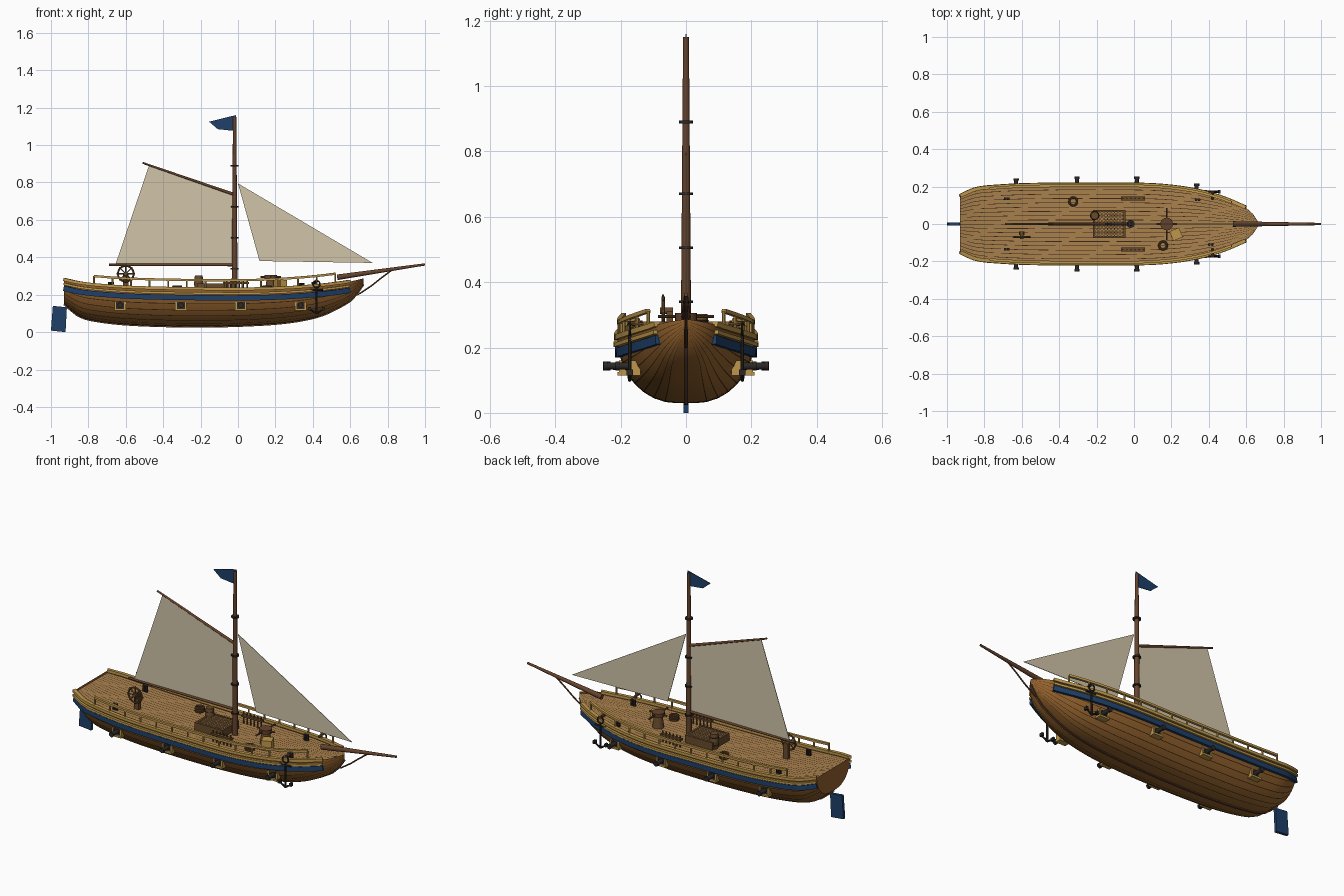
import bpy, bmesh, math
from mathutils import Vector, Matrix

if "Cube" in bpy.data.objects:
    bpy.data.objects.remove(bpy.data.objects["Cube"])

def mat(name, c):
    m = bpy.data.materials.new(name)
    m.diffuse_color = (*c, 1)
    m.use_nodes = True
    m.node_tree.nodes["Principled BSDF"].inputs["Base Color"].default_value = m.diffuse_color
    return m

HULL = mat("hull_wood", (.29, .12, .025)); SEAM = mat("seam", (.045, .02, .008))
DECK = mat("deck_wood", (.40, .22, .075)); TAN = mat("trim_wood", (.52, .31, .07))
BLUE = mat("blue_paint", (.013, .05, .14)); SAIL = mat("canvas", (.64, .56, .40))
SPAR = mat("spar_wood", (.13, .055, .025)); IRON = mat("iron", (.025, .022, .02))
BROWN = mat("fitting_wood", (.14, .07, .025))

def finish(name, bm, mats, smooth=False):
    bmesh.ops.recalc_face_normals(bm, faces=bm.faces)
    me = bpy.data.meshes.new(name)
    bm.to_mesh(me); bm.free()
    for m in mats: me.materials.append(m)
    ob = bpy.data.objects.new(name, me)
    bpy.context.collection.objects.link(ob)
    if smooth:
        bpy.ops.object.select_all(action='DESELECT')
        ob.select_set(True); bpy.context.view_layer.objects.active = ob
        bpy.ops.object.shade_smooth_by_angle(angle=math.radians(40))
    return ob

def box(name, c, size, m, rz=0):
    bm = bmesh.new()
    M = Matrix.Translation(c) @ Matrix.Rotation(rz, 4, 'Z') @ Matrix.Diagonal((*size, 1))
    bmesh.ops.create_cube(bm, size=1, matrix=M)
    return finish(name, bm, [m])

def rod(name, a, b, r0, r1, m, seg=12):
    a, b = Vector(a), Vector(b)
    bm = bmesh.new()
    M = Matrix.Translation((a + b) / 2) @ (b - a).to_track_quat('Z', 'Y').to_matrix().to_4x4()
    bmesh.ops.create_cone(bm, cap_ends=True, segments=seg, radius1=r0, radius2=r1, depth=(b - a).length, matrix=M)
    return finish(name, bm, [m], True)

def ring(name, c, R, r, m, rot=(0, 0, 0)):
    bpy.ops.mesh.primitive_torus_add(location=c, rotation=rot, major_radius=R, minor_radius=r,
                                     major_segments=24, minor_segments=8)
    ob = bpy.context.object
    ob.name = name; ob.data.materials.append(m)
    bpy.ops.object.shade_smooth_by_angle()

def sweep(name, pts, hw, hh, m):
    # rectangular section carried along a path
    bm = bmesh.new(); rows = []
    for i, p in enumerate(pts):
        t = Vector(pts[min(i + 1, len(pts) - 1)]) - Vector(pts[max(i - 1, 0)])
        s = Vector((-t.y, t.x, 0)).normalized()
        u = t.cross(s).normalized()
        rows.append([bm.verts.new(Vector(p) + s * a * hw + u * b * hh) for a, b in ((-1, -1), (1, -1), (1, 1), (-1, 1))])
    for A, B in zip(rows, rows[1:]):
        for k in range(4):
            bm.faces.new((A[k], A[(k + 1) % 4], B[(k + 1) % 4], B[k]))
    bm.faces.new(rows[0]); bm.faces.new(rows[-1])
    return finish(name, bm, [m], True)

# hull stations: x, half width, bottom z, sheer z
ST = [(-.93, .15, .15, .28), (-.85, .185, .085, .262), (-.75, .198, .058, .25), (-.55, .208, .038, .237),
      (-.2, .21, .03, .23), (.1, .207, .038, .23), (.3, .185, .056, .238), (.45, .148, .09, .25),
      (.57, .10, .148, .265), (.62, .072, .185, .275), (.67, .004, .255, .287)]

def hull_at(x):
    i = max(k for k in range(len(ST) - 1) if k == 0 or ST[k][0] <= x)
    a, b = ST[i], ST[i + 1]
    p, n = ST[max(i - 1, 0)], ST[min(i + 2, len(ST) - 1)]
    h = b[0] - a[0]; t = (x - a[0]) / h
    out = []
    for k in (1, 2, 3):
        ma = (b[k] - p[k]) / (b[0] - p[0]) * h
        mb = (n[k] - a[k]) / (n[0] - a[0]) * h
        out.append((2*t**3 - 3*t*t + 1)*a[k] + (t**3 - 2*t*t + t)*ma + (3*t*t - 2*t**3)*b[k] + (t**3 - t*t)*mb)
    return out

def side(x, ang):
    w, zb, zt = hull_at(x)
    kw = min(.03, w * .3)
    return kw + (w - kw) * math.sin(ang), zb + (zt - zb) * (1 - math.cos(ang))

def side_y(x, z):
    w, zb, zt = hull_at(x)
    f = min(max((z - zb) / (zt - zb), 0), 1)
    return side(x, math.acos(1 - f))[0]

N = 44
XS = [-.93 + 1.6 * i / N for i in range(N + 1)]

# hull shell with dark plank seams
P = 8
ts = [v for i in range(P) for v in (i / P, (i + 1) / P - .014)] + [1]
bm = bmesh.new(); rows = []
for x in XS:
    pts = [side(x, t * math.pi / 2) for t in ts]
    rows.append([bm.verts.new((x, -y, z)) for y, z in reversed(pts)] + [bm.verts.new((x, y, z)) for y, z in pts])
n = len(ts)
for A, B in zip(rows, rows[1:]):
    for k in range(2 * n - 1):
        f = bm.faces.new((A[k], A[k + 1], B[k + 1], B[k]))
        j = k - n if k >= n else n - 2 - k
        f.material_index = 1 if k != n - 1 and j % 2 == 1 and j < n - 2 else 0
bm.faces.new(rows[0]); bm.faces.new(rows[-1])
finish("hull", bm, [HULL, SEAM], True)

# planked deck
fr = [v for i in range(18) for v in (-1 + i / 9, -1 + (i + 1) / 9 - .016)] + [1]
bm = bmesh.new(); rows = []
for x in XS:
    w, zb, zt = hull_at(x)
    rows.append([bm.verts.new((x, f * w * .985, zt - .012)) for f in fr])
for i, (A, B) in enumerate(zip(rows, rows[1:])):
    for k in range(len(fr) - 1):
        f = bm.faces.new((A[k], A[k + 1], B[k + 1], B[k]))
        f.material_index = 1 if k % 2 and (i + k * 3) % 7 else 0
finish("deck", bm, [DECK, SEAM])

# keel and stem strip
sweep("keel_stem", [(x, 0, hull_at(x)[1]) for x in XS], .006, .006, SPAR)

def deck_z(x): return hull_at(x)[2] - .012

for s, tag in ((1, "left"), (-1, "right")):
    # cap rail, wale and painted strake
    def strake(name, dz, hw, hh, off, m, x1):
        xs = [x for x in XS if x <= x1]
        sweep(f"{name}_{tag}", [(x, s * (side_y(x, hull_at(x)[2] + dz) + off), hull_at(x)[2] + dz) for x in xs], hw, hh, m)
    strake("cap_rail", .002, .010, .008, .0, TAN, .62)
    strake("wale", -.022, .007, .006, .006, TAN, .62)
    strake("blue_strake", -.046, .007, .014, .005, BLUE, .62)
    # raised rail on posts
    rx = [-.77 + 1.29 * i / 26 for i in range(27)]
    rail = [(x, s * (hull_at(x)[0] - .006), hull_at(x)[2] + .048 + .012 * max(0, x)) for x in rx]
    sweep(f"upper_rail_{tag}", rail, .007, .006, TAN)
    for p in rail[::2]:
        rod(f"rail_post_{tag}", (p[0], p[1], hull_at(p[0])[2]), p, .005, .005, TAN, 8)
    # guns with port frames
    for gx in (-.63, -.305, .015, .335):
        gz = .142
        y = side_y(gx, gz)
        box(f"gun_port_{tag}", (gx, s * (y - .004), gz), (.045, .025, .036), IRON)
        box(f"port_sill_{tag}", (gx, s * (y + .002), gz - .022), (.062, .034, .011), TAN)
        for d in (-.026, .026):
            box(f"port_jamb_{tag}", (gx + d, s * y, gz), (.009, .028, .036), TAN)
        rod(f"gun_barrel_{tag}", (gx, s * (y - .01), gz), (gx, s * (y + .06), gz + .002), .013, .010, IRON)
        rod(f"gun_muzzle_{tag}", (gx, s * (y + .05), gz + .002), (gx, s * (y + .062), gz + .002), .014, .014, IRON)
    # anchor
    ax, ay = .42, s * .172
    rod(f"anchor_shank_{tag}", (ax, ay, .24), (ax, ay, .105), .005, .006, IRON, 8)
    rod(f"anchor_stock_{tag}", (ax - .035, ay, .225), (ax + .035, ay, .225), .005, .005, IRON, 8)
    ring(f"anchor_ring_{tag}", (ax, ay, .257), .018, .004, IRON, (math.pi / 2, 0, 0))
    for d in (-1, 1):
        rod(f"anchor_arm_{tag}", (ax, ay, .10), (ax + d * .036, ay + s * .003, .122), .006, .004, IRON, 8)
        box(f"anchor_fluke_{tag}", (ax + d * .036, ay, .124), (.012, .02, .018), IRON)
    rod(f"anchor_cathead_{tag}", (ax, s * .13, .27), (ax, ay + s * .006, .275), .007, .007, BROWN, 8)
    # pin rail
    box(f"pin_rail_{tag}", (-.005, s * .137, .262), (.13, .022, .01), BROWN)
    for i in range(6):
        px = -.06 + i * .022
        rod(f"belaying_pin_{tag}", (px, s * .137, .218), (px, s * .137, .282), .004, .004, BROWN, 8)

# mast with hoops, flag
rod("mast", (-.018, 0, .21), (-.018, 0, 1.15), .016, .009, SPAR, 16)
for z in (.34, .505, .67, .89):
    rod("mast_hoop", (-.018, 0, z - .004), (-.018, 0, z + .004), .021, .021, IRON, 16)

def sheet(name, pts, th, m):
    bm = bmesh.new()
    bm.faces.new([bm.verts.new((x, 0, z)) for x, z in pts])
    ob = finish(name, bm, [m])
    md = ob.modifiers.new("thickness", 'SOLIDIFY'); md.thickness = th; md.offset = 0

sheet("flag", [(-.012, 1.16), (-.155, 1.125), (-.108, 1.085), (-.012, 1.075)], .004, BLUE)
sheet("main_sail", [(-.655, .362), (-.475, .893), (-.018, .735), (-.018, .362)], .003, SAIL)
sheet("jib_sail", [(0, .795), (.115, .38), (.72, .37)], .003, SAIL)
sheet("rudder", [(-.99, .14), (-.915, .133), (-.922, 0), (-1, .008)], .016, BLUE)

# boom, gaff, bowsprit and bobstay
rod("boom", (-.69, 0, .36), (-.02, 0, .36), .006, .008, SPAR)
rod("gaff", (-.51, 0, .905), (-.018, 0, .735), .005, .008, SPAR)
rod("bowsprit", (.53, 0, .293), (1, 0, .362), .015, .006, SPAR)
bob = [(.59, .185), (.65, .205), (.71, .245), (.76, .285), (.82, .33)]
for a, b in zip(bob, bob[1:]):
    rod("bobstay", (a[0], 0, a[1]), (b[0], 0, b[1]), .004, .004, SPAR, 8)

# steering wheel
wx, wy, wz = -.6, -.07, .312
ring("wheel_rim", (wx, wy, wz), .042, .005, BROWN, (math.pi / 2, 0, 0))
for i in range(4):
    a = i * math.pi / 4
    d = Vector((math.cos(a), 0, math.sin(a))) * .05
    c = Vector((wx, wy, wz))
    rod("wheel_spoke", c - d, c + d, .003, .003, BROWN, 8)
rod("wheel_hub", (wx, wy - .01, wz), (wx, wy + .03, wz), .01, .01, BROWN)
box("wheel_pedestal", (wx, wy + .02, .265), (.03, .02, .09), BROWN)

# hatch grating
hx, hz = -.133, .238
for y in (-.07, .07):
    box("hatch_side", (hx, y, hz), (.175, .012, .045), BROWN)
for x in (-.0815, .0815):
    box("hatch_end", (hx + x, 0, hz), (.012, .14, .045), BROWN)
for i in range(8):
    box("grating_bar_cross", (hx - .066 + i * .019, 0, .253), (.007, .135, .008), DECK)
for i in range(7):
    box("grating_bar_long", (hx, -.054 + i * .018, .255), (.16, .007, .008), DECK)

def barrel(name, x, y, r, h):
    z = deck_z(x)
    rod(name + "_lower", (x, y, z), (x, y, z + h / 2), r * .82, r, BROWN, 16)
    rod(name + "_upper", (x, y, z + h / 2), (x, y, z + h), r, r * .82, BROWN, 16)
    for f in (.25, .75):
        ring(name + "_hoop", (x, y, z + h * f), r * .91, .002, IRON)

barrel("barrel", -.21, .045, .025, .085)

# capstan with bars
rod("capstan_drum", (.175, 0, .215), (.175, 0, .285), .032, .022, BROWN, 16)
rod("capstan_head", (.175, 0, .283), (.175, 0, .305), .034, .034, SPAR, 16)
rod("capstan_bar", (.175, -.085, .295), (.175, .085, .295), .005, .005, SPAR, 8)
rod("capstan_bar_cross", (.12, 0, .295), (.23, 0, .295), .005, .005, SPAR, 8)

# crate, rope coils and deck posts
box("crate", (.225, -.055, .25), (.055, .055, .055), TAN, .4)
for x, y in ((-.325, .12), (.155, -.115)):
    for k in range(3):
        ring("rope_coil", (x, y, deck_z(x) + .006 + k * .009), .021, .006, BROWN)
for x, y in ((-.68, .135), (-.68, -.135), (.41, -.11), (.34, .13)):
    z = deck_z(x)
    for d in (-.008, .008):
        rod("bollard", (x + d, y, z), (x + d, y, z + .035), .007, .008, IRON, 8)
